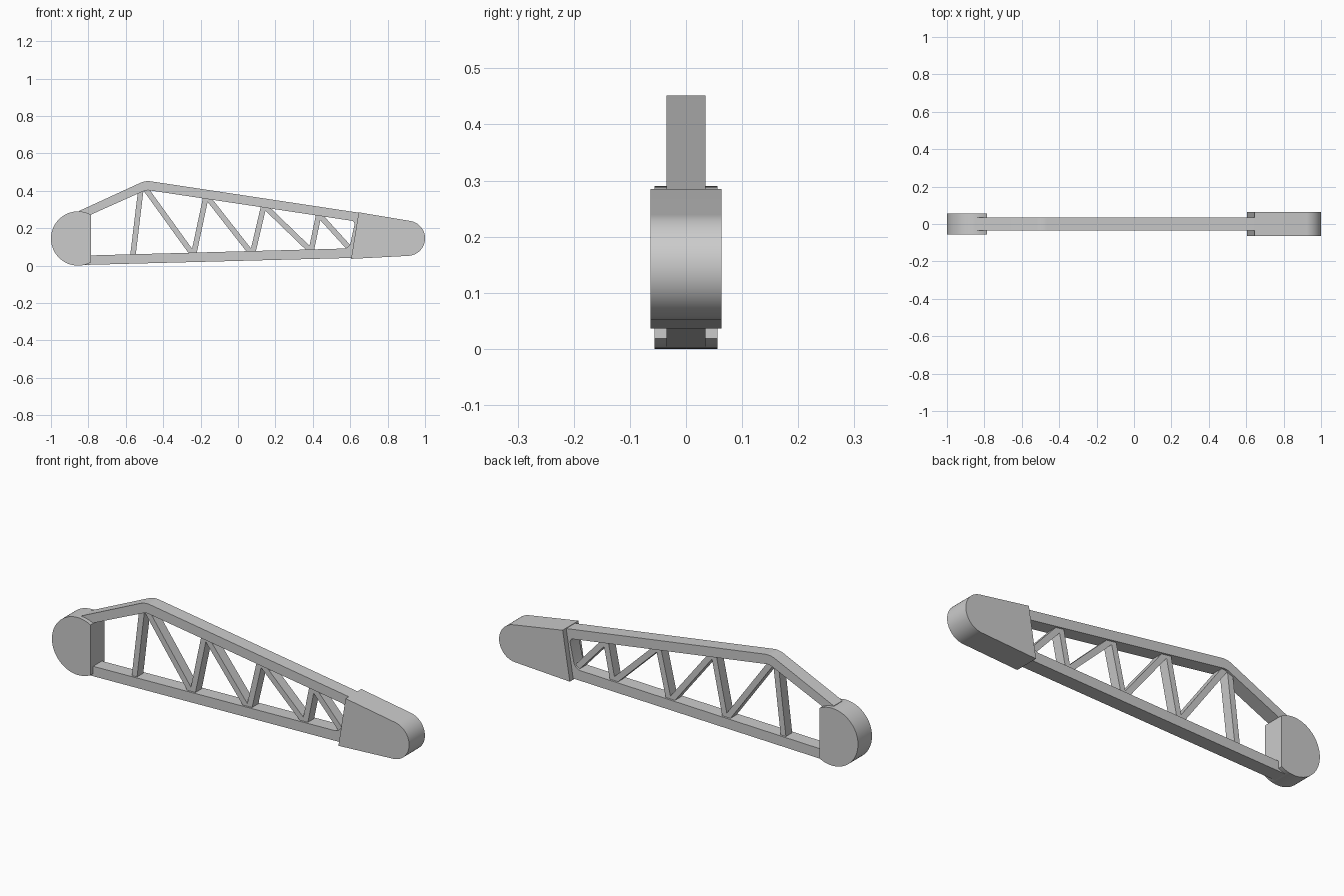
import bpy
from math import cos, sin, radians, tan, pi
from mathutils import Vector

if "Cube" in bpy.data.objects:
    bpy.data.objects.remove(bpy.data.objects["Cube"])


def rounded(corners, steps=10):
    """Polygon from (x, z, radius) corners, each replaced by a tangent arc."""
    pts = []
    n = len(corners)
    for i, (x, z, r) in enumerate(corners):
        p = Vector((x, z))
        if r == 0:
            pts.append((x, z))
            continue
        a = (Vector(corners[i - 1][:2]) - p).normalized()
        b = (Vector(corners[(i + 1) % n][:2]) - p).normalized()
        half = a.angle(b) / 2
        centre = p + (a + b).normalized() * (r / sin(half))
        s = p + a * (r / tan(half)) - centre
        e = p + b * (r / tan(half)) - centre
        turn = s.angle_signed(e)
        for k in range(steps + 1):
            t = -turn * k / steps
            pts.append((centre.x + s.x * cos(t) - s.y * sin(t),
                        centre.y + s.x * sin(t) + s.y * cos(t)))
    return pts


def arc(cx, cz, r, start, end, steps):
    return [(cx + r * cos(radians(start + (end - start) * k / steps)),
             cz + r * sin(radians(start + (end - start) * k / steps)))
            for k in range(steps + 1)]


def plate(name, loops, half_depth):
    """Filled XZ outline (later loops are holes) extruded evenly along y."""
    cu = bpy.data.curves.new(name, 'CURVE')
    cu.dimensions = '2D'
    cu.fill_mode = 'BOTH'
    cu.extrude = half_depth
    for pts in loops:
        sp = cu.splines.new('POLY')
        sp.points.add(len(pts) - 1)
        for q, (x, z) in zip(sp.points, pts):
            q.co = (x, z, 0, 1)
        sp.use_cyclic_u = True
    ob = bpy.data.objects.new(name, cu)
    ob.rotation_euler.x = pi / 2
    bpy.context.collection.objects.link(ob)
    bpy.ops.object.select_all(action='DESELECT')
    bpy.context.view_layer.objects.active = ob
    ob.select_set(True)
    bpy.ops.object.convert(target='MESH')
    bpy.ops.object.shade_smooth_by_angle(angle=radians(25))
    return bpy.context.object


# Open truss frame: outer outline with a large opening
outer = rounded([(-0.85, 0.003, 0), (0.64, 0.042, 0), (0.645, 0.283, 0),
                 (-0.495, 0.455, 0.10), (-0.85, 0.292, 0)])
inner = rounded([(-0.81, 0.054, 0), (0.595, 0.092, 0.04), (0.627, 0.237, 0.02),
                 (-0.49, 0.405, 0.06), (-0.81, 0.262, 0)])
plate("truss_frame", [outer, inner], 0.035)

# Rounded end block with a flat inner face
plate("round_end_block", [arc(-0.855, 0.145, 0.145, 61, 299, 48)], 0.056)

# Tapered end cap with a rounded nose
nose = arc(0.906, 0.146, 0.094, -86.5, 80.7, 32)
plate("tapered_end_cap", [[(0.605, 0.036)] + nose + [(0.645, 0.285)]], 0.063)

# Zigzag struts between the lower and upper chords: (x, z) end centres
struts = [((-0.563, 0.045), (-0.519, 0.41)), ((-0.494, 0.41), (-0.238, 0.055)),
          ((-0.238, 0.055), (-0.170, 0.375)), ((-0.171, 0.375), (0.072, 0.065)),
          ((0.078, 0.065), (0.139, 0.325)), ((0.135, 0.325), (0.397, 0.072)),
          ((0.390, 0.072), (0.433, 0.28)), ((0.426, 0.28), (0.605, 0.083))]
for i, (a, b) in enumerate(struts):
    a, b = Vector(a), Vector(b)
    d = (b - a).normalized()
    side = Vector((-d.y, d.x)) * 0.0145
    plate(f"strut_{i + 1}", [[tuple(a + side), tuple(a - side),
                              tuple(b - side), tuple(b + side)]], 0.025)
